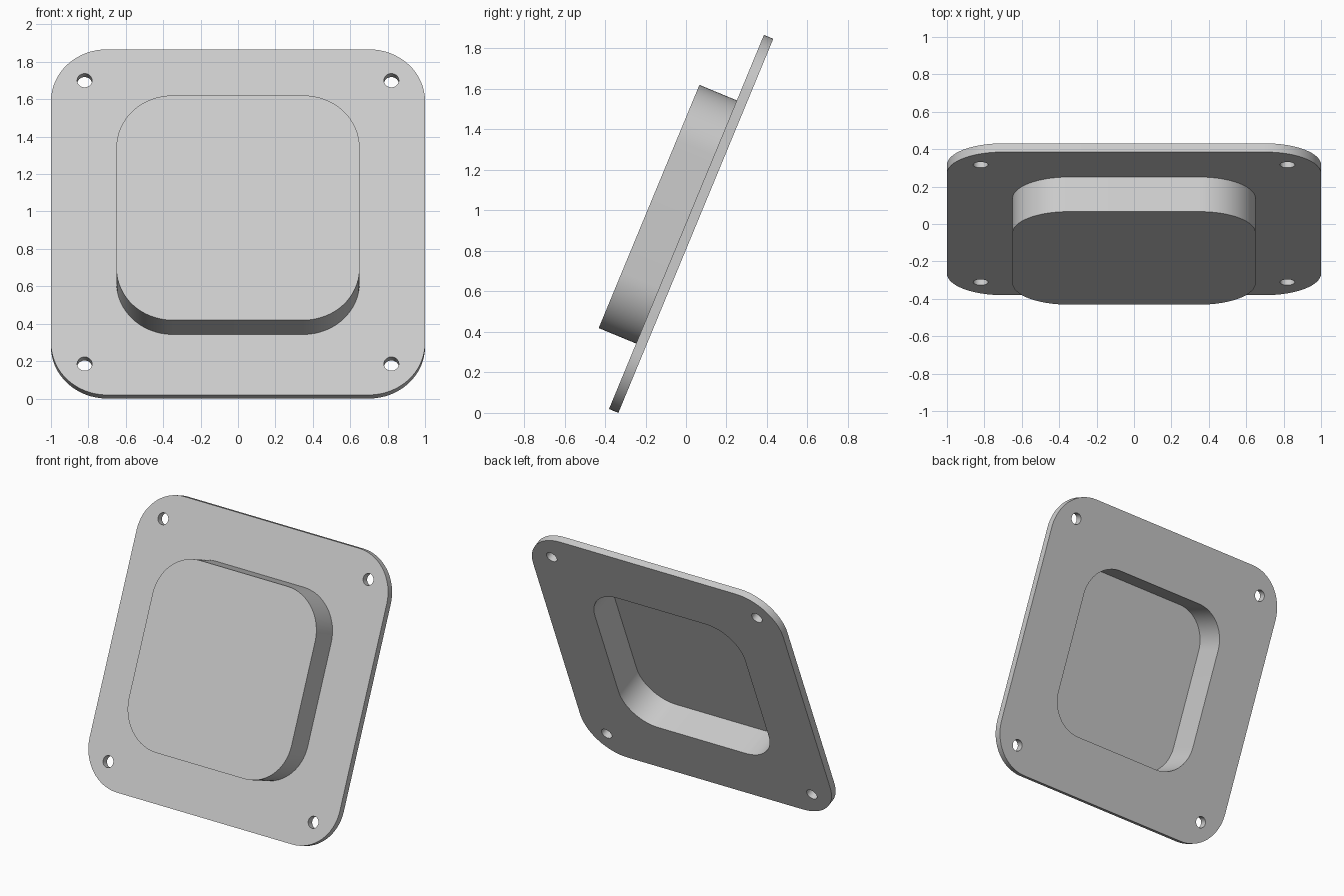
import bpy, bmesh, math
from mathutils import Matrix, Vector

if "Cube" in bpy.data.objects:
    bpy.data.objects.remove(bpy.data.objects["Cube"], do_unlink=True)

TILT = math.radians(22.5)      # lean of the panel away from upright
PLATE = 0.05                   # plate thickness
FRONT = 0.25                   # front of the raised pan
FLOOR = 0.225                  # bottom of the hollow behind it
OUTER = (0.65, 0.3)            # half size and corner radius of the pan
INNER = (0.6, 0.25)            # same for its hollow
HOLE = 0.82                    # screw hole offset

grey = bpy.data.materials.new("light_grey")
grey.use_nodes = True
grey.diffuse_color = (0.6, 0.6, 0.6, 1)
grey.node_tree.nodes["Principled BSDF"].inputs["Base Color"].default_value = (0.6, 0.6, 0.6, 1)

# Local z points out of the panel front; stand it up and lean it back
PLACE = Matrix.Translation((0, 0.0485, math.cos(TILT))) @ Matrix.Rotation(math.pi / 2 - TILT, 4, 'X')


def rounded_square(bm, half, radius, z, centre=(0, 0), steps=16):
    """Closed ring of vertices; half == radius gives a circle."""
    flat = half - radius
    points = []
    for q in range(4):
        mid = math.radians(45 + 90 * q)
        cx = centre[0] + math.copysign(flat, math.cos(mid))
        cy = centre[1] + math.copysign(flat, math.sin(mid))
        last = steps if flat == 0 else steps + 1
        for i in range(last):
            a = (q + i / steps) * math.pi / 2
            points.append(Vector((cx + radius * math.cos(a), cy + radius * math.sin(a), z)))
    return [bm.verts.new(p) for p in points]


def ring_edges(bm, ring):
    return [bm.edges.new((a, ring[i - 1])) for i, a in enumerate(ring)]


def finish(bm, name):
    bmesh.ops.recalc_face_normals(bm, faces=bm.faces)
    mesh = bpy.data.meshes.new(name)
    bm.to_mesh(mesh)
    bm.free()
    mesh.transform(PLACE)
    mesh.materials.append(grey)
    obj = bpy.data.objects.new(name, mesh)
    bpy.context.collection.objects.link(obj)
    bpy.ops.object.select_all(action='DESELECT')
    obj.select_set(True)
    bpy.context.view_layer.objects.active = obj
    bpy.ops.object.shade_smooth_by_angle(angle=math.radians(30))


# Mounting plate with a central opening and four screw holes
bm = bmesh.new()
rings = [rounded_square(bm, 1, 0.3, 0), rounded_square(bm, *INNER, 0)]
for sx in (-1, 1):
    for sy in (-1, 1):
        rings.append(rounded_square(bm, 0.04, 0.04, 0, (sx * HOLE, sy * HOLE), 8))
edges = [e for ring in rings for e in ring_edges(bm, ring)]
bmesh.ops.triangle_fill(bm, use_beauty=True, edges=edges, normal=(0, 0, 1))
result = bmesh.ops.extrude_face_region(bm, geom=bm.faces[:])
top = [g for g in result["geom"] if isinstance(g, bmesh.types.BMVert)]
bmesh.ops.translate(bm, verts=top, vec=(0, 0, PLATE))
finish(bm, "mounting_plate")

# Raised hollow pan: floor, inner wall, rim, outer wall, front
bm = bmesh.new()
rings = [rounded_square(bm, *shape, z) for shape, z in
         ((INNER, FLOOR), (INNER, PLATE), (OUTER, PLATE), (OUTER, FRONT))]
for a, b in zip(rings, rings[1:]):
    for i in range(len(a)):
        bm.faces.new((a[i - 1], a[i], b[i], b[i - 1]))
bm.faces.new(rings[0])
bm.faces.new(rings[-1])
finish(bm, "raised_pan")
